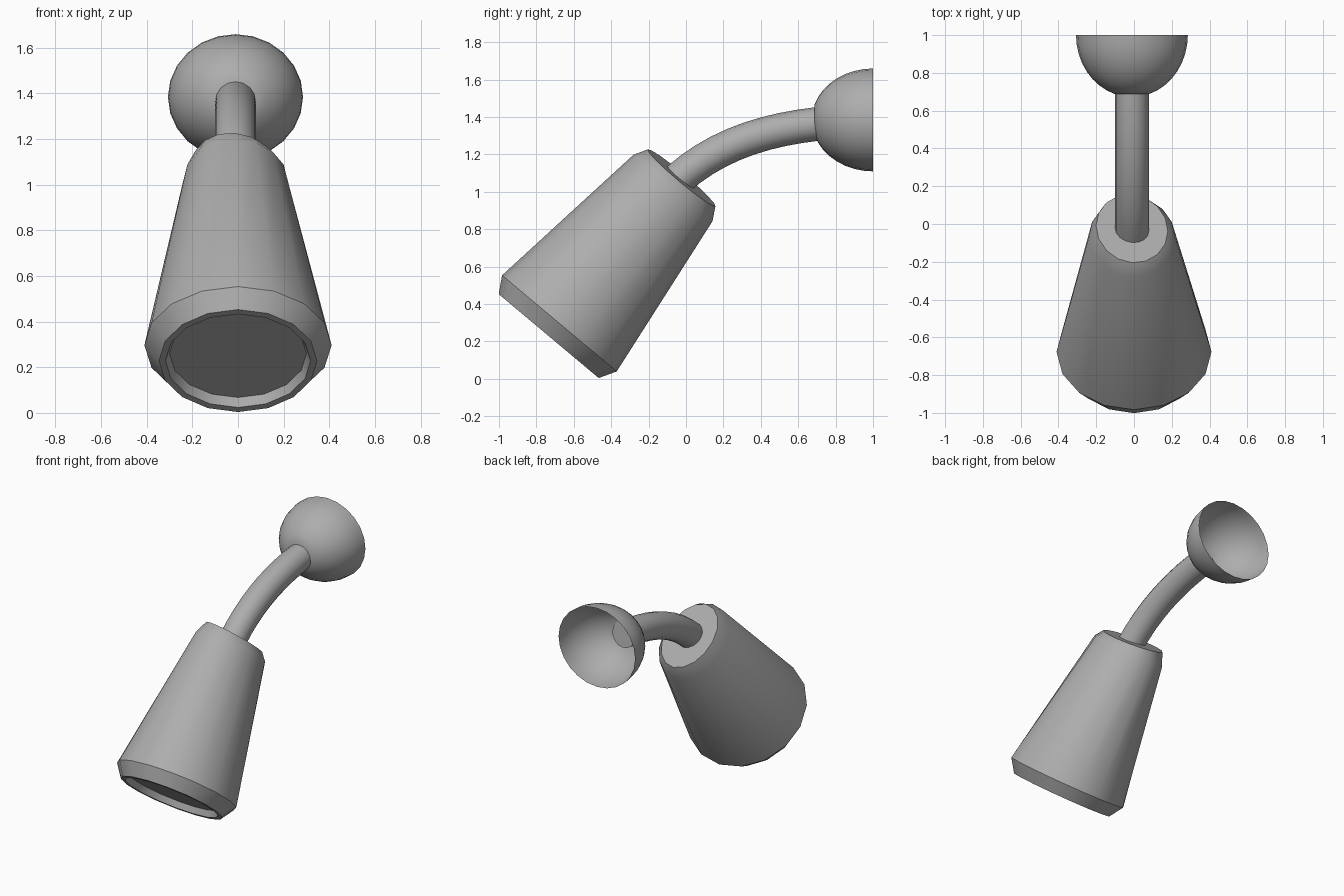
import bpy, bmesh, math
from mathutils import Vector, Matrix
from mathutils.geometry import interpolate_bezier

cube = bpy.data.objects.get("Cube")
if cube:
    bpy.data.objects.remove(cube, do_unlink=True)

# Single grey metal
grey = bpy.data.materials.new("grey_metal")
grey.use_nodes = True
COLOUR = (0.42, 0.42, 0.42, 1)
grey.diffuse_color = COLOUR
grey.node_tree.nodes["Principled BSDF"].inputs["Base Color"].default_value = COLOUR

OFFSET = -0.011  # the upper parts sit slightly off centre


def ellipse(sides, rx, ry):
    """Points (x, y) around an ellipse."""
    steps = [2 * math.pi * i / sides for i in range(sides)]
    return [(rx * math.cos(a), ry * math.sin(a)) for a in steps]


def loft(name, rings, cap_start=True, cap_end=True, angle=32):
    """Skin a list of equal point rings into a smooth-shaded object."""
    bm = bmesh.new()
    loops = [[bm.verts.new(p) for p in ring] for ring in rings]
    for low, high in zip(loops, loops[1:]):
        for i in range(len(low)):
            j = (i + 1) % len(low)
            bm.faces.new((low[i], low[j], high[j], high[i]))
    if cap_start:
        bm.faces.new(loops[0][::-1])
    if cap_end:
        bm.faces.new(loops[-1])
    bmesh.ops.recalc_face_normals(bm, faces=bm.faces)
    mesh = bpy.data.meshes.new(name)
    bm.to_mesh(mesh)
    bm.free()
    mesh.materials.append(grey)
    obj = bpy.data.objects.new(name, mesh)
    bpy.context.collection.objects.link(obj)
    bpy.ops.object.select_all(action="DESELECT")
    obj.select_set(True)
    bpy.context.view_layer.objects.active = obj
    bpy.ops.object.shade_smooth_by_angle(angle=math.radians(angle))
    return obj


# Spray head: recessed face, lip, chamfer, tapered body, slightly tilted cap
# (height along axis, x radius, y radius, x shift, tilt)
profile = [
    (-0.255, 0.300, 0.300, 0, 0),
    (-0.297, 0.318, 0.318, 0, 0),
    (-0.297, 0.346, 0.349, 0, 0),
    (-0.208, 0.410, 0.400, 0, 0),
    (0.737, 0.228, 0.276, OFFSET, 0),
    (0.808, 0.190, 0.236, OFFSET, -0.12),
]
tilt_matrix = Matrix.Rotation(math.radians(-40), 4, "X")
head_matrix = tilt_matrix @ Matrix.Translation((0, -0.709, 0))
loft("spray_head", [
    [head_matrix @ Vector((x + shift, y, height + tilt * x))
     for x, y in ellipse(16, rx, ry)]
    for height, rx, ry, shift, tilt in profile])

# Curved supply pipe
knots = [(-0.05, 1.06), (0.16, 1.25), (0.42, 1.33), (0.70, 1.362)]
path = interpolate_bezier(*[Vector((OFFSET, y, z)) for y, z in knots], 10)
pipe_rings = []
for i, point in enumerate(path):
    along = path[min(i + 1, len(path) - 1)] - path[max(i - 1, 0)]
    along.normalize()
    side = Vector((1, 0, 0))
    up = side.cross(along)
    pipe_rings.append([point + side * u + up * v for u, v in ellipse(16, 0.09, 0.09)])
loft("supply_pipe", pipe_rings)

# Open wall dome, hollow towards the back
dome_rings = []
start = math.asin(0.3)
for i in range(9):
    phi = start + (math.pi / 2 - start) * i / 8
    s = math.sin(phi)
    dome_rings.append([(OFFSET + x, 1 - 0.328 * math.cos(phi), 1.384 + z)
                       for x, z in ellipse(24, 0.296 * s, 0.275 * s)])
dome = loft("wall_dome", dome_rings, cap_end=False)
